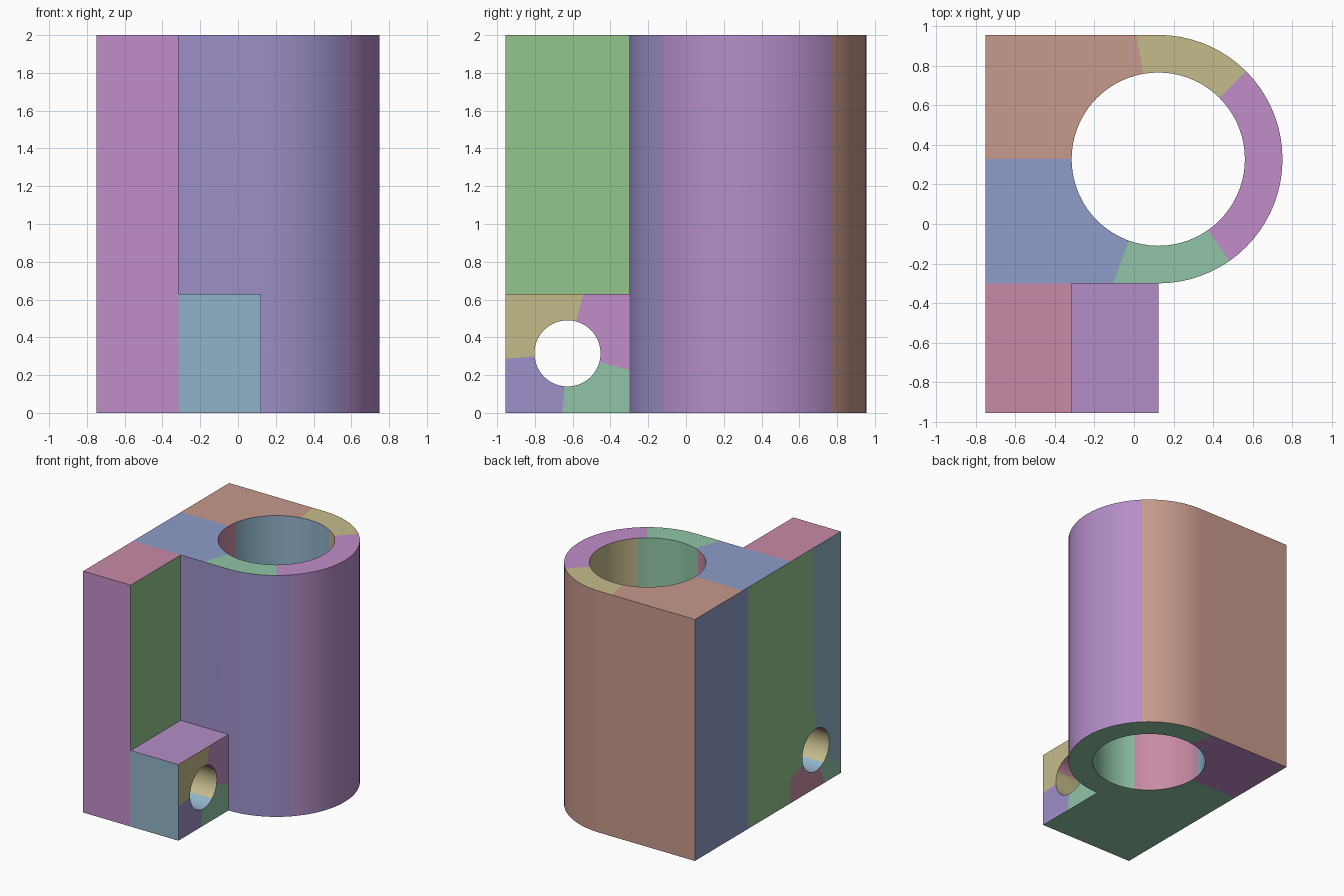
import bpy, bmesh, math

cube = bpy.data.objects.get("Cube")
if cube:
    bpy.data.objects.remove(cube, do_unlink=True)

PALETTE = {
    "salmon": (.57, .32, .26), "blue": (.27, .34, .58), "tan": (.56, .50, .26),
    "mauve": (.53, .27, .58), "green": (.28, .56, .38), "rose": (.58, .26, .38),
    "violet": (.46, .27, .58), "leaf": (.29, .56, .27), "lilac": (.34, .28, .58),
    "teal": (.28, .45, .58),
}
NAMES = list(PALETTE)


def make_material(name):
    mat = bpy.data.materials.new(name)
    mat.use_nodes = True
    color = (*PALETTE[name], 1)
    mat.diffuse_color = color
    mat.node_tree.nodes["Principled BSDF"].inputs["Base Color"].default_value = color
    return mat


MATERIALS = [make_material(n) for n in NAMES]


def pick(sectors, angle):
    """Colour index of the sector holding the angle; sectors list start angles."""
    name = sectors[-1][1]
    for start, label in sectors:
        if angle >= start:
            name = label
    return NAMES.index(name)


def to_object(name, bm):
    bmesh.ops.recalc_face_normals(bm, faces=bm.faces)
    mesh = bpy.data.meshes.new(name)
    bm.to_mesh(mesh)
    bm.free()
    for mat in MATERIALS:
        mesh.materials.append(mat)
    obj = bpy.data.objects.new(name, mesh)
    bpy.context.collection.objects.link(obj)
    return obj


def bored_block(name, bore, reach, corners, levels, place, walls, inside, caps):
    """Block with a round hole: a ring of cells between the bore and its outline."""
    angles = sorted(list(range(0, 360, 5)) +
                    [math.degrees(math.atan2(v, u)) % 360 for u, v in corners])
    bm = bmesh.new()
    rings = []
    for w in levels:
        ring = []
        for a in angles:
            c, s = math.cos(math.radians(a)), math.sin(math.radians(a))
            r = reach(c, s)
            ring.append([bm.verts.new(place(k * c, k * s, w)) for k in (bore, r)])
        rings.append(ring)
    n = len(angles)
    for i in range(n):
        j = (i + 1) % n
        middle = (angles[i] + (angles[j] - angles[i]) % 360 / 2) % 360
        for low in range(len(levels) - 1):
            lo, hi = rings[low], rings[low + 1]
            for side, sectors in ((0, inside), (1, walls[low])):
                f = bm.faces.new((lo[i][side], lo[j][side], hi[j][side], hi[i][side]))
                f.material_index = pick(sectors, middle)
        for ring, sectors in zip((rings[0], rings[-1]), caps):
            f = bm.faces.new((ring[i][0], ring[i][1], ring[j][1], ring[j][0]))
            f.material_index = pick(sectors, middle)
    return to_object(name, bm)


def box_reach(a, b):
    return lambda c, s: min(a / max(abs(c), 1e-6), b / max(abs(s), 1e-6))


# Sleeve: round on the +x side, square on the -x side, bored vertically
RADIUS, DEPTH = .6275, .8725
square_side = box_reach(DEPTH, RADIUS)
bracket = bored_block(
    "bored_bracket", .4375,
    lambda c, s: RADIUS if c > -1e-6 else square_side(c, s),
    [(-DEPTH, RADIUS), (-DEPTH, -RADIUS)], (0, 2),
    lambda u, v, w: (u + .1225, v + .3275, w),
    walls=[[(45, "salmon"), (144, "blue"), (185, "leaf"), (215.5, "lilac"), (315, "violet")]],
    inside=[(60, "teal"), (170, "rose"), (245, "green"), (315, "tan")],
    caps=([(0, "green"), (100, "mauve"), (180, "green")],
          [(45, "tan"), (100, "salmon"), (180, "blue"), (250, "green"), (305, "mauve")]))

# Lug: low block in front of the sleeve, cross-drilled along x
HALF_Y, HALF_Z = .3275, .315
top_bottom = [(44, "violet"), (136, "mauve"), (223.8, "green"), (316, "lilac")]
lug = bored_block(
    "cross_drilled_lug", .175, box_reach(HALF_Y, HALF_Z),
    [(i * HALF_Y, j * HALF_Z) for i in (-1, 1) for j in (-1, 1)], (-.75, -.315, .1225),
    lambda u, v, w: (w, u - .6275, v + HALF_Z),
    walls=[top_bottom,
           [(a, "teal" if c == "mauve" else c) for a, c in top_bottom]],
    inside=[(30, "rose"), (150, "tan"), (235, "teal"), (310, "tan")],
    caps=([(90, "teal"), (215, "green"), (250, "rose"), (340, "leaf")],
          [(75, "tan"), (185, "lilac"), (265, "green"), (345, "mauve")]))

# Upright flange above the lug
bm = bmesh.new()
bmesh.ops.create_cube(bm, size=1)
for v in bm.verts:
    v.co = (-.5325 + v.co.x * .435, -.6275 + v.co.y * .655, 1.315 + v.co.z * 1.37)
bmesh.ops.bisect_plane(bm, geom=bm.verts[:] + bm.edges[:] + bm.faces[:],
                       plane_co=(0, -.6, 0), plane_no=(0, 1, 0))
bm.normal_update()
for f in bm.faces:
    if f.normal.x > .5:
        label = "leaf"
    elif f.normal.x < -.5:
        label = "leaf" if f.calc_center_median().y > -.6 else "teal"
    else:
        label = "rose" if f.normal.z > .5 else "mauve"
    f.material_index = NAMES.index(label)
flange = to_object("upright_flange", bm)

# Weld the three parts into one solid
bpy.context.view_layer.objects.active = bracket
for part in (lug, flange):
    mod = bracket.modifiers.new("union", "BOOLEAN")
    mod.operation = "UNION"
    mod.solver = "EXACT"
    mod.object = part
    bpy.ops.object.modifier_apply(modifier=mod.name)
    bpy.data.objects.remove(part, do_unlink=True)

# Merge flat cells of the same colour, then smooth the curved walls
bm = bmesh.new()
bm.from_mesh(bracket.data)
bmesh.ops.remove_doubles(bm, verts=bm.verts, dist=1e-4)
bmesh.ops.dissolve_limit(bm, angle_limit=math.radians(1), verts=bm.verts,
                         edges=bm.edges, delimit={"MATERIAL"})
bm.to_mesh(bracket.data)
bm.free()
for o in bpy.context.selected_objects:
    o.select_set(False)
bracket.select_set(True)
bpy.ops.object.shade_smooth_by_angle(angle=math.radians(30))
